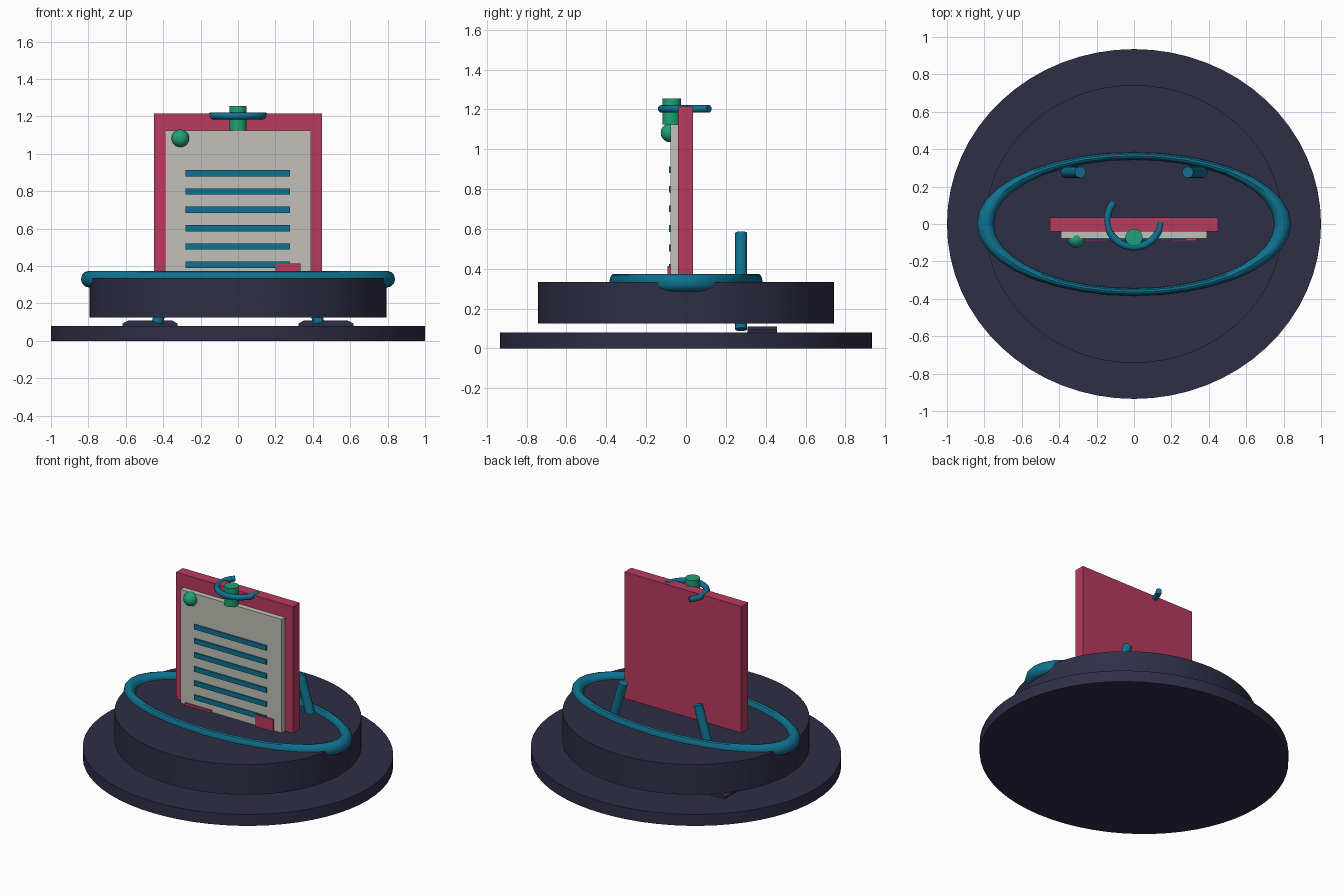
import bpy, bmesh, math
from mathutils import Matrix, Vector

if "Cube" in bpy.data.objects:
    bpy.data.objects.remove(bpy.data.objects["Cube"])


def material(name, rgb):
    lin = [c / 255 / 12.92 if c / 255 < 0.04045 else ((c / 255 + 0.055) / 1.055) ** 2.4 for c in rgb]
    m = bpy.data.materials.new(name)
    m.diffuse_color = (*lin, 1)
    m.use_nodes = True
    m.node_tree.nodes["Principled BSDF"].inputs["Base Color"].default_value = m.diffuse_color
    return m


NAVY = material("dark navy", (47, 46, 71))
TEAL = material("teal", (15, 114, 144))
PINK = material("raspberry", (184, 59, 94))
CREAM = material("warm grey paper", (193, 192, 184))
GREEN = material("green", (32, 160, 120))


def finish(name, bm, mat, smooth=True):
    bmesh.ops.recalc_face_normals(bm, faces=bm.faces)
    me = bpy.data.meshes.new(name)
    bm.to_mesh(me)
    bm.free()
    me.materials.append(mat)
    ob = bpy.data.objects.new(name, me)
    bpy.context.collection.objects.link(ob)
    if smooth:
        bpy.ops.object.select_all(action='DESELECT')
        ob.select_set(True)
        bpy.context.view_layer.objects.active = ob
        bpy.ops.object.shade_smooth_by_angle(angle=math.radians(35))
    return ob


def box(name, x0, x1, y0, y1, z0, z1, mat):
    bm = bmesh.new()
    m = Matrix.Translation(((x0 + x1) / 2, (y0 + y1) / 2, (z0 + z1) / 2))
    m = m @ Matrix.Diagonal((x1 - x0, y1 - y0, z1 - z0, 1))
    bmesh.ops.create_cube(bm, size=1, matrix=m)
    return finish(name, bm, mat, False)


def cylinder(name, loc, rx, ry, h, mat, sides=64, tilt=0):
    bm = bmesh.new()
    m = Matrix.Translation(loc) @ Matrix.Rotation(tilt, 4, 'Y') @ Matrix.Diagonal((rx, ry, h, 1))
    bmesh.ops.create_cone(bm, cap_ends=True, segments=sides, radius1=1, radius2=1, depth=1, matrix=m)
    return finish(name, bm, mat)


def tube_arc(name, loc, R, r, a0, a1, n, mat, ysc=1.0, k=12):
    # sweep a circle round an arc; closed when the arc is a full turn
    bm = bmesh.new()
    full = abs(a1 - a0) >= 359.9
    rings = []
    for i in range(n if full else n + 1):
        a = math.radians(a0 + (a1 - a0) * i / n)
        ring = []
        for j in range(k):
            b = 2 * math.pi * j / k
            d = R + r * math.cos(b)
            ring.append(bm.verts.new((loc[0] + d * math.cos(a), loc[1] + ysc * d * math.sin(a),
                                      loc[2] + r * math.sin(b))))
        rings.append(ring)
    for i in range(n):
        p, q = rings[i], rings[(i + 1) % len(rings)]
        for j in range(k):
            bm.faces.new((p[j], p[(j + 1) % k], q[(j + 1) % k], q[j]))
    if not full:
        bm.faces.new(rings[0])
        bm.faces.new(rings[-1])
    return finish(name, bm, mat)


# stacked round base
cylinder("base_disc", (0, 0, 0.04), 1.0, 0.935, 0.08, NAVY)
cylinder("upper_disc", (0, 0, 0.23), 0.795, 0.743, 0.21, NAVY)

# squashed ring lying on the upper disc
tube_arc("oval_ring", (0, 0, 0.33), 0.795, 0.045, 0, 360, 36, TEAL, ysc=0.458)

# leaning rear posts and their low feet
for side, s in (("left", -1), ("right", 1)):
    cylinder(f"{side}_post", (s * 0.36, 0.277, 0.338), 0.03, 0.03, 0.505, TEAL, 20, -s * 0.29)
    bm = bmesh.new()
    prof = [(-0.147, 0.075), (0.147, 0.075), (0.147, 0.093), (0.115, 0.11), (-0.115, 0.11), (-0.147, 0.093)]
    f = bm.faces.new([bm.verts.new((s * 0.47 + x, 0.31, z)) for x, z in prof])
    ext = bmesh.ops.extrude_face_region(bm, geom=[f])
    bmesh.ops.translate(bm, vec=Vector((0, 0.146, 0)),
                        verts=[v for v in ext["geom"] if isinstance(v, bmesh.types.BMVert)])
    finish(f"{side}_foot", bm, NAVY, False)

# upright board with its sheet
box("back_board", -0.45, 0.45, -0.04, 0.035, 0.32, 1.215, PINK)
box("paper_sheet", -0.39, 0.39, -0.077, -0.035, 0.325, 1.125, CREAM)

# ruled lines on the sheet
for i in range(6):
    z = 0.897 - 0.098 * i
    box(f"ruled_line_{i + 1}", -0.28, 0.277, -0.086, -0.07, z - 0.017, z + 0.017, TEAL)

# tabs at the foot of the sheet
box("right_tab", 0.2, 0.333, -0.092, -0.07, 0.33, 0.415, PINK)
box("left_tab", -0.35, -0.145, -0.09, -0.07, 0.325, 0.35, PINK)

# pin, clip barrel and open hoop at the top
bm = bmesh.new()
bmesh.ops.create_uvsphere(bm, u_segments=24, v_segments=16, radius=0.047,
                          matrix=Matrix.Translation((-0.308, -0.08, 1.083)))
finish("round_pin", bm, GREEN)
cylinder("clip_barrel", (0, -0.072, 1.19), 0.046, 0.046, 0.13, GREEN, 24)
tube_arc("open_hoop", (0, 0.02, 1.203), 0.143, 0.019, 138, 356, 24, TEAL)
